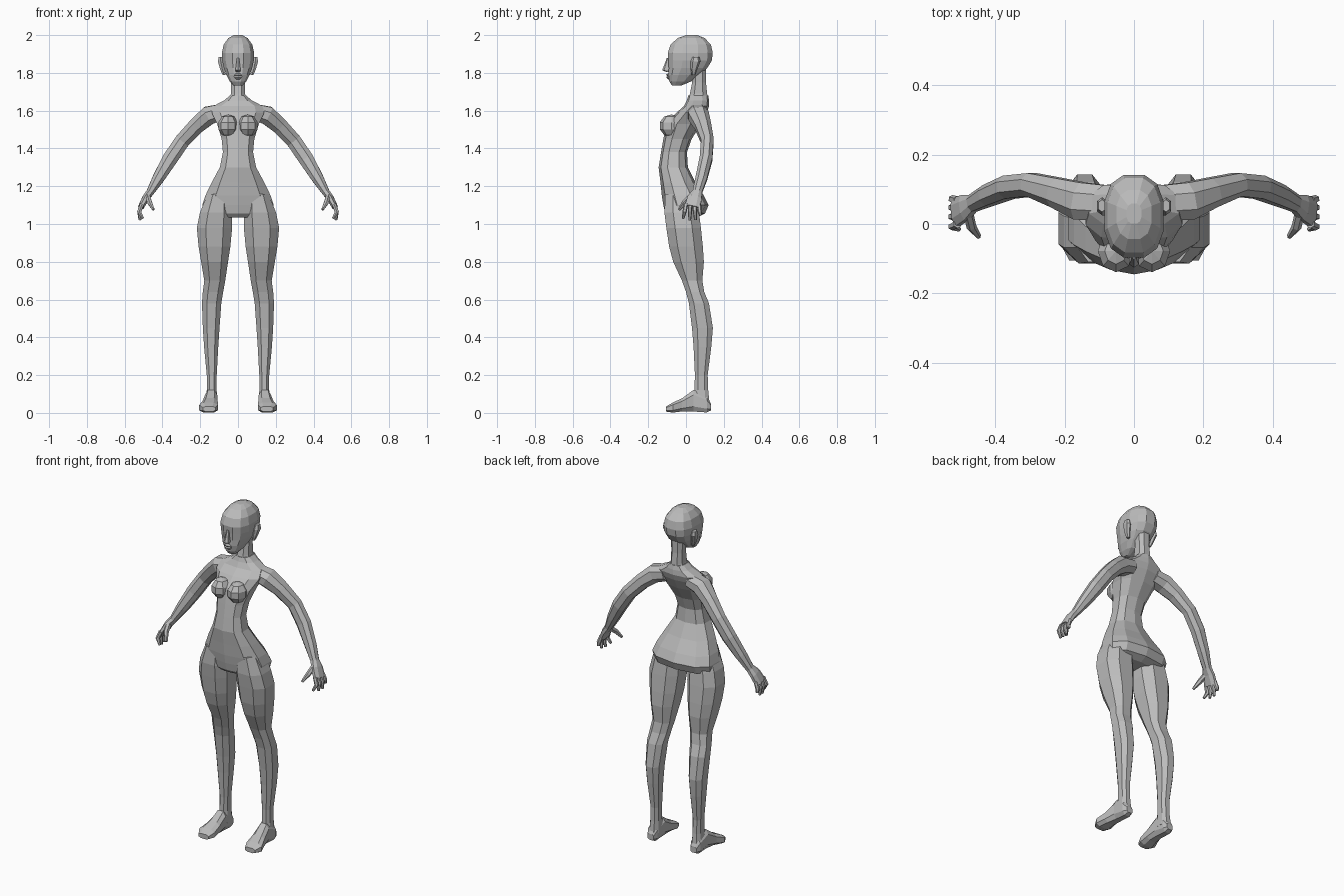
import bpy, bmesh, math
from mathutils import Vector

grey = bpy.data.materials.new("plain grey")
grey.diffuse_color = (0.5, 0.5, 0.5, 1)


def finish(name, bm, mirror=False):
    bmesh.ops.recalc_face_normals(bm, faces=bm.faces)
    mesh = bpy.data.meshes.new(name)
    bm.to_mesh(mesh)
    bm.free()
    mesh.materials.append(grey)
    ob = bpy.data.objects.new(name, mesh)
    bpy.context.collection.objects.link(ob)
    if mirror:
        ob.modifiers.new("mirror", 'MIRROR')
    return ob


def oval(n, p=0.8):
    # unit cross-section, slightly boxy when p < 1
    pts = []
    for i in range(n):
        a = 2 * math.pi * (i + 0.5) / n
        c, s = math.cos(a), math.sin(a)
        pts.append((math.copysign(abs(c) ** p, c), math.copysign(abs(s) ** p, s)))
    return pts


def loft(name, rings, mirror=False):
    bm = bmesh.new()
    vs = [[bm.verts.new(p) for p in r] for r in rings]
    n = len(vs[0])
    for a, b in zip(vs, vs[1:]):
        for i in range(n):
            bm.faces.new((a[i], a[(i + 1) % n], b[(i + 1) % n], b[i]))
    bm.faces.new(vs[0])
    bm.faces.new(vs[-1])
    return finish(name, bm, mirror)


def stack(name, rows, n, mirror=False, p=0.8):
    # rows: z, x min, x max, y front, y back
    rings = []
    for z, x0, x1, y0, y1 in rows:
        rings.append([((x0 + x1) / 2 + u * (x1 - x0) / 2,
                       (y0 + y1) / 2 + v * (y1 - y0) / 2, z) for u, v in oval(n, p)])
    return loft(name, rings, mirror)


def tube(name, rows, n):
    # rows: centre x, y, z, radius across the side plane, radius along y
    c = [Vector(r[:3]) for r in rows]
    rings = []
    for i, r in enumerate(rows):
        t = (c[min(i + 1, len(c) - 1)] - c[max(i - 1, 0)]).normalized()
        u = (Vector((0, 1, 0)) - t * t.y).normalized()
        w = t.cross(u)
        rings.append([c[i] + w * (a * r[3]) + u * (b * r[4]) for a, b in oval(n, 0.9)])
    return loft(name, rings, True)


def ball(name, centre, size, mirror=True):
    bm = bmesh.new()
    bmesh.ops.create_uvsphere(bm, u_segments=8, v_segments=5, radius=1)
    for v in bm.verts:
        v.co = Vector([v.co[k] * size[k] + centre[k] for k in range(3)])
    return finish(name, bm, mirror)


def sym(rows):
    return [(z, -w, w, f, b) for z, w, f, b in rows]


# torso from pelvis to shoulders
stack("torso", sym([
    (1.035, 0.15, -0.09, 0.06), (1.055, 0.19, -0.11, 0.10), (1.10, 0.197, -0.12, 0.12),
    (1.15, 0.18, -0.128, 0.095), (1.22, 0.145, -0.135, 0.05), (1.30, 0.10, -0.145, 0.01),
    (1.38, 0.083, -0.132, 0.005), (1.45, 0.09, -0.12, 0.03), (1.53, 0.115, -0.105, 0.08),
    (1.59, 0.145, -0.05, 0.11), (1.625, 0.135, -0.01, 0.122), (1.655, 0.075, 0.005, 0.122),
    (1.68, 0.045, 0.012, 0.118)]), 10)

# bust
ball("bust", (0.052, -0.078, 1.52), (0.055, 0.064, 0.06))

# neck
stack("neck", sym([(1.64, 0.05, 0.005, 0.12), (1.69, 0.04, 0.018, 0.115),
                   (1.75, 0.038, 0.03, 0.108), (1.82, 0.04, 0.03, 0.108)]), 8)

# head
stack("head", sym([
    (1.733, 0.025, -0.075, -0.025), (1.755, 0.045, -0.09, 0.03), (1.79, 0.064, -0.095, 0.075),
    (1.825, 0.077, -0.094, 0.115), (1.865, 0.086, -0.096, 0.14), (1.905, 0.088, -0.10, 0.145),
    (1.95, 0.078, -0.085, 0.135), (1.985, 0.052, -0.045, 0.10), (2.0, 0.022, 0.0, 0.06)]), 12)

# nose and lips
stack("nose", sym([(1.805, 0.012, -0.105, -0.08), (1.815, 0.016, -0.126, -0.08),
                   (1.835, 0.012, -0.118, -0.08), (1.88, 0.007, -0.101, -0.08)]), 6)
stack("lips", sym([(1.766, 0.012, -0.094, -0.07), (1.776, 0.022, -0.105, -0.07),
                   (1.783, 0.024, -0.1, -0.07), (1.79, 0.022, -0.106, -0.07),
                   (1.798, 0.01, -0.096, -0.07)]), 6)

# ears
stack("ears", [(1.79, 0.065, 0.083, 0.03, 0.05), (1.82, 0.07, 0.096, 0.025, 0.06),
               (1.86, 0.075, 0.108, 0.025, 0.077), (1.885, 0.08, 0.104, 0.035, 0.07)], 6, True)

# legs
stack("legs", [
    (1.16, 0.04, 0.165, -0.115, 0.06), (1.06, 0.025, 0.207, -0.12, 0.075),
    (0.98, 0.025, 0.224, -0.11, 0.085), (0.88, 0.035, 0.214, -0.095, 0.095),
    (0.80, 0.048, 0.20, -0.073, 0.10), (0.70, 0.064, 0.182, -0.025, 0.09),
    (0.64, 0.075, 0.19, -0.003, 0.10), (0.58, 0.085, 0.194, 0.012, 0.125),
    (0.45, 0.095, 0.189, 0.028, 0.146), (0.35, 0.102, 0.182, 0.037, 0.137),
    (0.20, 0.111, 0.167, 0.045, 0.117), (0.12, 0.111, 0.167, 0.042, 0.12),
    (0.05, 0.108, 0.172, 0.03, 0.128)], 8, True)

# feet, lofted from heel to toe: y, x min, x max, z bottom, z top
feet = [(0.132, 0.12, 0.162, 0.012, 0.05), (0.11, 0.11, 0.174, 0.0, 0.09),
        (0.04, 0.108, 0.176, 0.004, 0.125), (-0.02, 0.105, 0.19, 0.006, 0.08),
        (-0.07, 0.103, 0.208, 0.0, 0.056), (-0.105, 0.118, 0.188, 0.006, 0.035)]
loft("feet", [[((a + b) / 2 + u * (b - a) / 2, y, (lo + hi) / 2 + v * (hi - lo) / 2)
               for u, v in oval(8, 0.7)] for y, a, b, lo, hi in feet], True)

# arms and palms
tube("arms", [
    (0.08, 0.06, 1.595, 0.045, 0.055), (0.155, 0.066, 1.575, 0.053, 0.058),
    (0.22, 0.09, 1.52, 0.046, 0.046), (0.295, 0.113, 1.44, 0.043, 0.036),
    (0.36, 0.106, 1.345, 0.043, 0.036), (0.42, 0.082, 1.245, 0.034, 0.033),
    (0.464, 0.06, 1.17, 0.022, 0.027), (0.487, 0.047, 1.14, 0.02, 0.04),
    (0.513, 0.034, 1.09, 0.017, 0.045)], 8)

# fingers and thumb
for k, (y0, y1, x1, z1) in enumerate([(0.068, 0.077, 0.526, 1.045), (0.045, 0.05, 0.525, 1.022),
                                      (0.022, 0.02, 0.52, 1.02), (0.0, -0.015, 0.508, 1.03)]):
    tube("finger_%d" % (k + 1), [(0.508, y0, 1.105, 0.012, 0.012),
                                 (0.523, (y0 + y1) / 2, 1.065, 0.012, 0.011),
                                 (x1 - 0.004, y1, z1, 0.007, 0.007)], 6)
tube("thumb", [(0.478, 0.035, 1.15, 0.014, 0.018), (0.468, -0.008, 1.115, 0.014, 0.014),
               (0.447, -0.036, 1.075, 0.007, 0.008)], 6)
